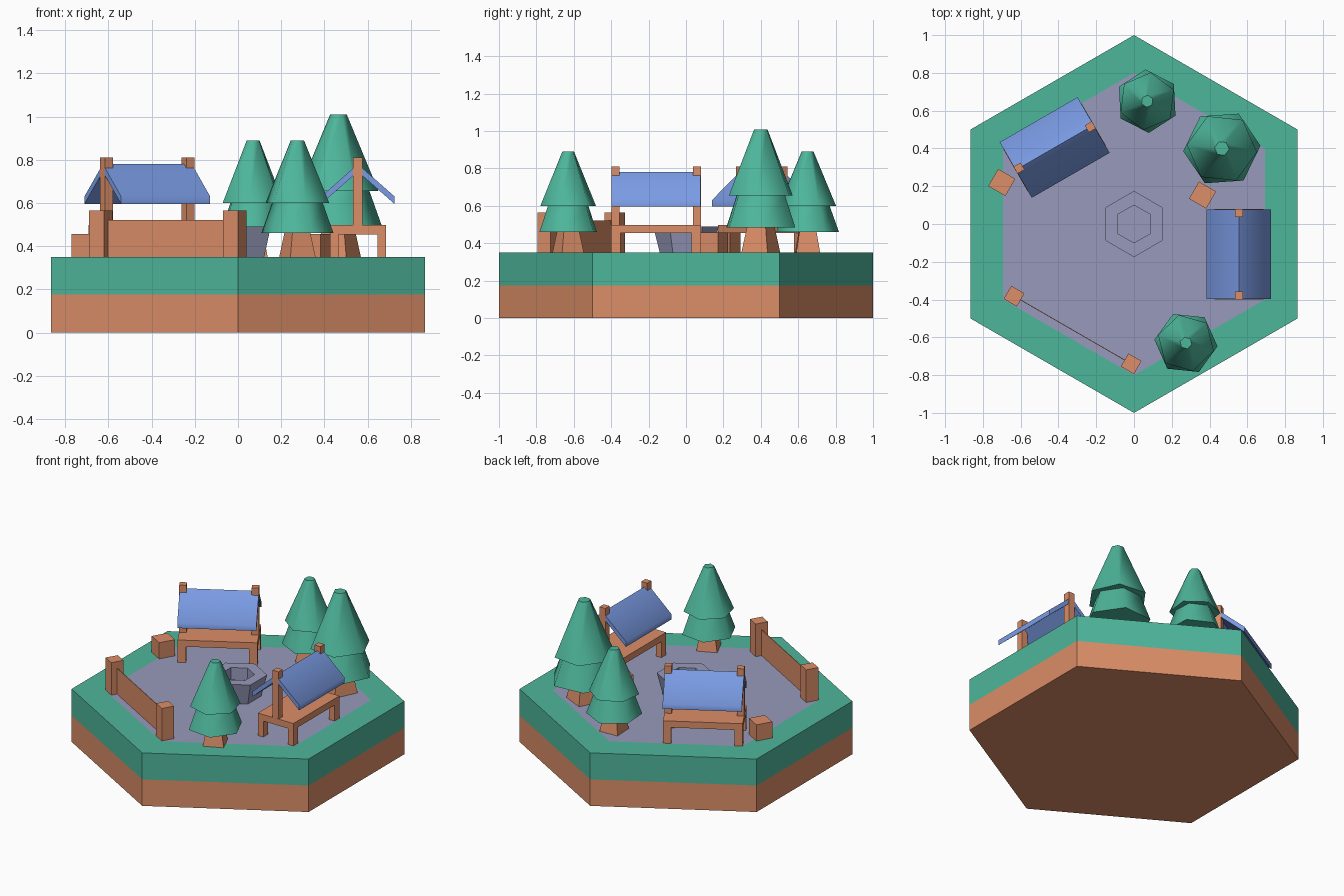
import bpy, bmesh
from math import sin, cos, radians
from mathutils import Matrix

cube = bpy.data.objects.get("Cube")
if cube:
    bpy.data.objects.remove(cube)


def material(name, rgb):
    m = bpy.data.materials.new(name)
    m.use_nodes = True
    m.diffuse_color = (*rgb, 1)
    m.node_tree.nodes["Principled BSDF"].inputs["Base Color"].default_value = (*rgb, 1)
    return m


GREEN = material("leaf green", (0.076, 0.468, 0.328))
WOOD = material("warm brown", (0.716, 0.27, 0.138))
STONE = material("stone grey", (0.314, 0.328, 0.503))
BLUE = material("roof blue", (0.195, 0.328, 0.775))


def finish(name, bm, mats, loc=(0, 0, 0), turn=0, smooth=None):
    bmesh.ops.recalc_face_normals(bm, faces=bm.faces)
    mesh = bpy.data.meshes.new(name)
    bm.to_mesh(mesh)
    bm.free()
    for m in mats:
        mesh.materials.append(m)
    obj = bpy.data.objects.new(name, mesh)
    obj.location = loc
    obj.rotation_euler.z = radians(turn)
    bpy.context.collection.objects.link(obj)
    if smooth:
        bpy.ops.object.select_all(action='DESELECT')
        obj.select_set(True)
        bpy.context.view_layer.objects.active = obj
        bpy.ops.object.shade_smooth_by_angle(angle=radians(smooth))
    return obj


def loft(name, rings, sides, mats, loc=(0, 0, 0), turn=0, smooth=None, bands=None):
    """Stack regular polygons given as (radius, z); bands sets a material per band and end cap."""
    bm = bmesh.new()
    loops = []
    for r, z in rings:
        angles = [radians(360 * i / sides) for i in range(sides)]
        loops.append([bm.verts.new((r * cos(a), r * sin(a), z)) for a in angles])
    bands = bands or [0] * (len(rings) + 1)
    bm.faces.new(loops[0]).material_index = bands[0]
    for k in range(len(rings) - 1):
        a, b = loops[k], loops[k + 1]
        for i in range(sides):
            j = (i + 1) % sides
            bm.faces.new((a[i], a[j], b[j], b[i])).material_index = bands[k + 1]
    bm.faces.new(loops[-1]).material_index = bands[-1]
    return finish(name, bm, mats, loc, turn, smooth)


def boxes(name, parts, mat, loc=(0, 0, 0), turn=0):
    """One object of several boxes, each (centre x, centre y, size x, size y, bottom, top)."""
    bm = bmesh.new()
    for x, y, sx, sy, low, high in parts:
        place = Matrix.Translation((x, y, (low + high) / 2)) @ Matrix.Diagonal((sx, sy, high - low, 1))
        bmesh.ops.create_cube(bm, size=1, matrix=place)
    return finish(name, bm, [mat], loc, turn)


GROUND = 0.35

# Ground tile: soil, grass band and rim, paved middle
loft("ground_tile", [(1, 0), (1, 0.175), (1, GROUND), (0.8, GROUND)], 6,
     [WOOD, GREEN, STONE], turn=30, bands=[0, 0, 1, 1, 2])

# Well with a sunken basin
loft("well", [(0.14, GROUND), (0.175, 0.49), (0.1, 0.49), (0.1, 0.41)], 6, [STONE], turn=30)


# Trees
def tree(name, x, y, scale, turn):
    def part(label, rings, sides, mat, twist, smooth=None):
        rings = [(r * scale, z * scale) for r, z in rings]
        loft(name + label, rings, sides, [mat], (x, y, GROUND), turn + twist, smooth)
    part("_trunk", [(0.09, 0), (0.06, 0.13)], 4, WOOD, 15)
    part("_lower_leaves", [(0.168, 0.11), (0.118, 0.25)], 6, GREEN, 0, 62)
    part("_upper_leaves", [(0.153, 0.25), (0.032, 0.54)], 6, GREEN, -10, 62)


tree("back_tree", 0.07, 0.65, 1, 33)
tree("large_tree", 0.465, 0.4, 1.22, 4)
tree("front_tree", 0.275, -0.63, 1, 54)


# Market stalls
def stall(name, x, y, turn):
    loc = (x, y, 0)
    table = [(0, 0, 0.48, 0.26, 0.455, 0.498)]
    table += [(sx * 0.215, sy * 0.11, 0.05, 0.04, GROUND, 0.455) for sx in (-1, 1) for sy in (-1, 1)]
    boxes(name + "_table", table, WOOD, loc, turn)
    boxes(name + "_roof_posts", [(s * 0.218, 0, 0.043, 0.043, 0.498, 0.81) for s in (-1, 1)], WOOD, loc, turn)
    # Pitched roof slab extruded along its ridge
    bm = bmesh.new()
    profile = [(-0.17, 0.63), (0, 0.78), (0.17, 0.63), (0.17, 0.595), (0, 0.745), (-0.17, 0.595)]
    face = bm.faces.new([bm.verts.new((-0.238, py, pz)) for py, pz in profile])
    ext = bmesh.ops.extrude_face_region(bm, geom=[face], use_keep_orig=True)
    verts = [v for v in ext["geom"] if isinstance(v, bmesh.types.BMVert)]
    bmesh.ops.translate(bm, verts=verts, vec=(0.476, 0, 0))
    finish(name + "_roof", bm, [BLUE], loc, turn, 60)


stall("right_side_stall", 0.555, -0.16, 90)
stall("back_stall", -0.42, 0.405, 30)

# Low fence: two posts and a thin panel
for label, x, y in (("left", -0.015, -0.74), ("right", -0.635, -0.382)):
    boxes(label + "_fence_post", [(0, 0, 0.08, 0.08, GROUND, 0.565)], WOOD, (x, y, 0), -30)
boxes("fence_panel", [(0, 0, 0.66, 0.004, GROUND, 0.52)], WOOD, (-0.325, -0.561, 0), -30)

# Crates
for label, x, y in (("right", -0.7, 0.22), ("left", 0.363, 0.153)):
    boxes(label + "_crate", [(0, 0, 0.105, 0.105, GROUND, 0.457)], WOOD, (x, y, 0), -30)
